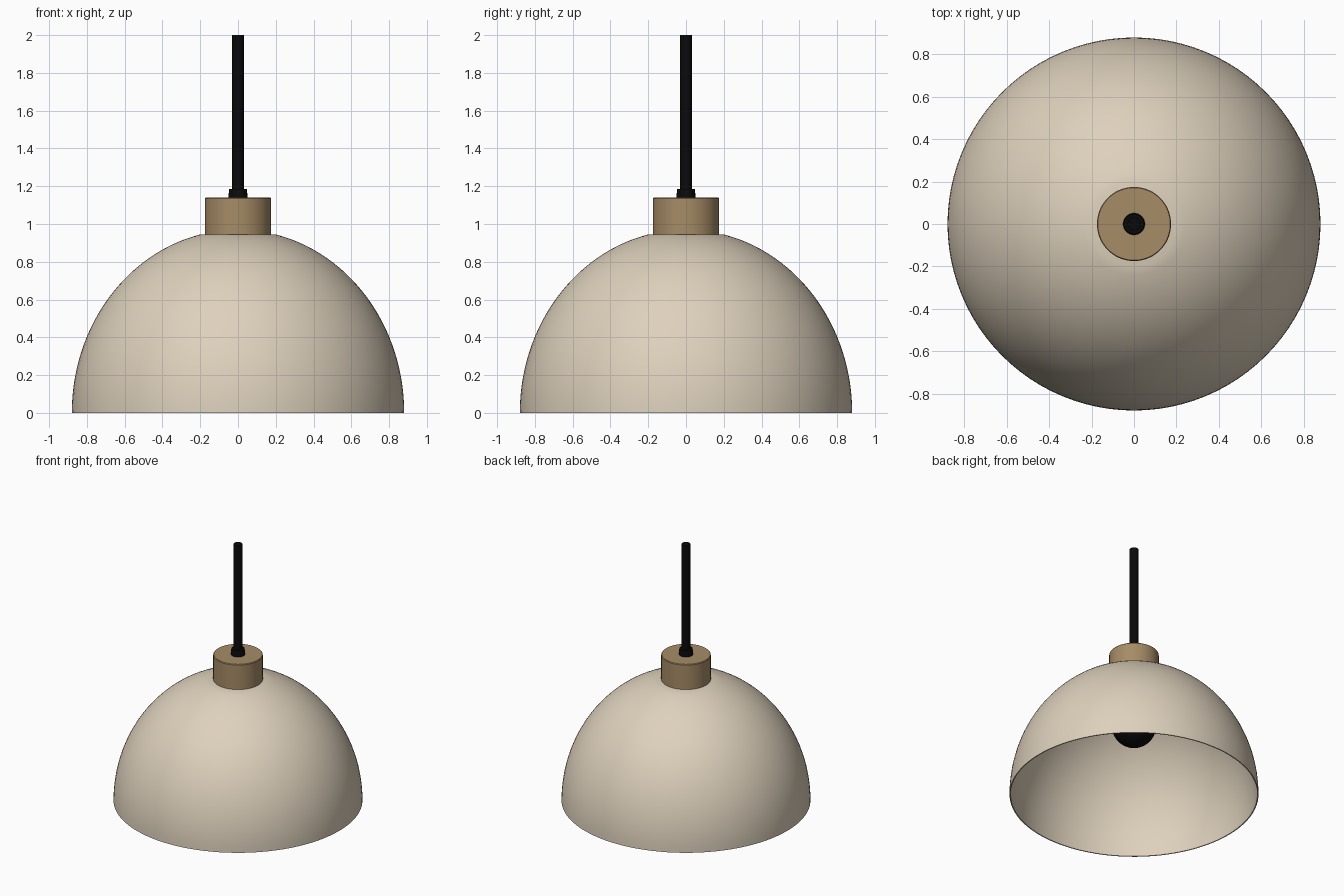
import bpy, bmesh, math

if "Cube" in bpy.data.objects:
    bpy.data.objects.remove(bpy.data.objects["Cube"])

def material(name, rgb):
    m = bpy.data.materials.new(name)
    m.diffuse_color = (*rgb, 1.0)
    m.use_nodes = True
    m.node_tree.nodes["Principled BSDF"].inputs["Base Color"].default_value = m.diffuse_color
    return m

cream = material("warm cream", (0.73, 0.638, 0.503))
brass = material("dull brass", (0.38, 0.262, 0.132))
black = material("black", (0.003, 0.003, 0.003))

def lathe(name, profile, mat, sides=64):
    """Spin a list of (radius, z) points around the z axis."""
    bm = bmesh.new()
    verts = [bm.verts.new((r, 0, z)) for r, z in profile]
    edges = [bm.edges.new(pair) for pair in zip(verts, verts[1:])]
    bmesh.ops.spin(bm, geom=verts + edges, cent=(0, 0, 0), axis=(0, 0, 1),
                   angle=math.tau, steps=sides, use_duplicate=False)
    bmesh.ops.remove_doubles(bm, verts=bm.verts, dist=1e-5)
    bmesh.ops.recalc_face_normals(bm, faces=bm.faces)
    mesh = bpy.data.meshes.new(name)
    bm.to_mesh(mesh)
    bm.free()
    mesh.materials.append(mat)
    obj = bpy.data.objects.new(name, mesh)
    bpy.context.collection.objects.link(obj)
    bpy.ops.object.select_all(action='DESELECT')
    obj.select_set(True)
    bpy.context.view_layer.objects.active = obj
    bpy.ops.object.shade_smooth_by_angle(angle=math.radians(35))
    return obj

def arc(radius, height, end, steps=28):
    """Quarter ellipse from the rim up to the angle where its radius is `end`."""
    stop = math.acos(end / radius)
    return [(radius * math.cos(stop * i / steps), height * math.sin(stop * i / steps))
            for i in range(steps + 1)]

# Thin hollow dome, open at the bottom
outer = arc(0.88, 0.97, 0.20)
inner = arc(0.872, 0.962, 0.20)
lathe("shade", [(0, inner[-1][1])] + inner[::-1] + outer + [(0, outer[-1][1])], cream, 96)

# Cap, cord grip and cord
lathe("cap", [(0, 0.94), (0.175, 0.94), (0.175, 1.135), (0.171, 1.14), (0, 1.14)], brass)
lathe("cord_grip", [(0, 1.135), (0.052, 1.135), (0.047, 1.185), (0, 1.185)], black, 32)
lathe("cord", [(0, 1.14), (0.031, 1.14), (0.031, 2.0), (0, 2.0)], black, 24)

# Dark bulb with a neck reaching up to the dome
R, CZ = 0.157, 0.56
ball = [(R * math.sin(math.radians(a)), CZ - R * math.cos(math.radians(a)))
        for a in range(0, 131, 10)]
lathe("bulb", ball + [(0.095, 0.72), (0.09, 0.76), (0.09, 0.94), (0, 0.94)], black, 48)
